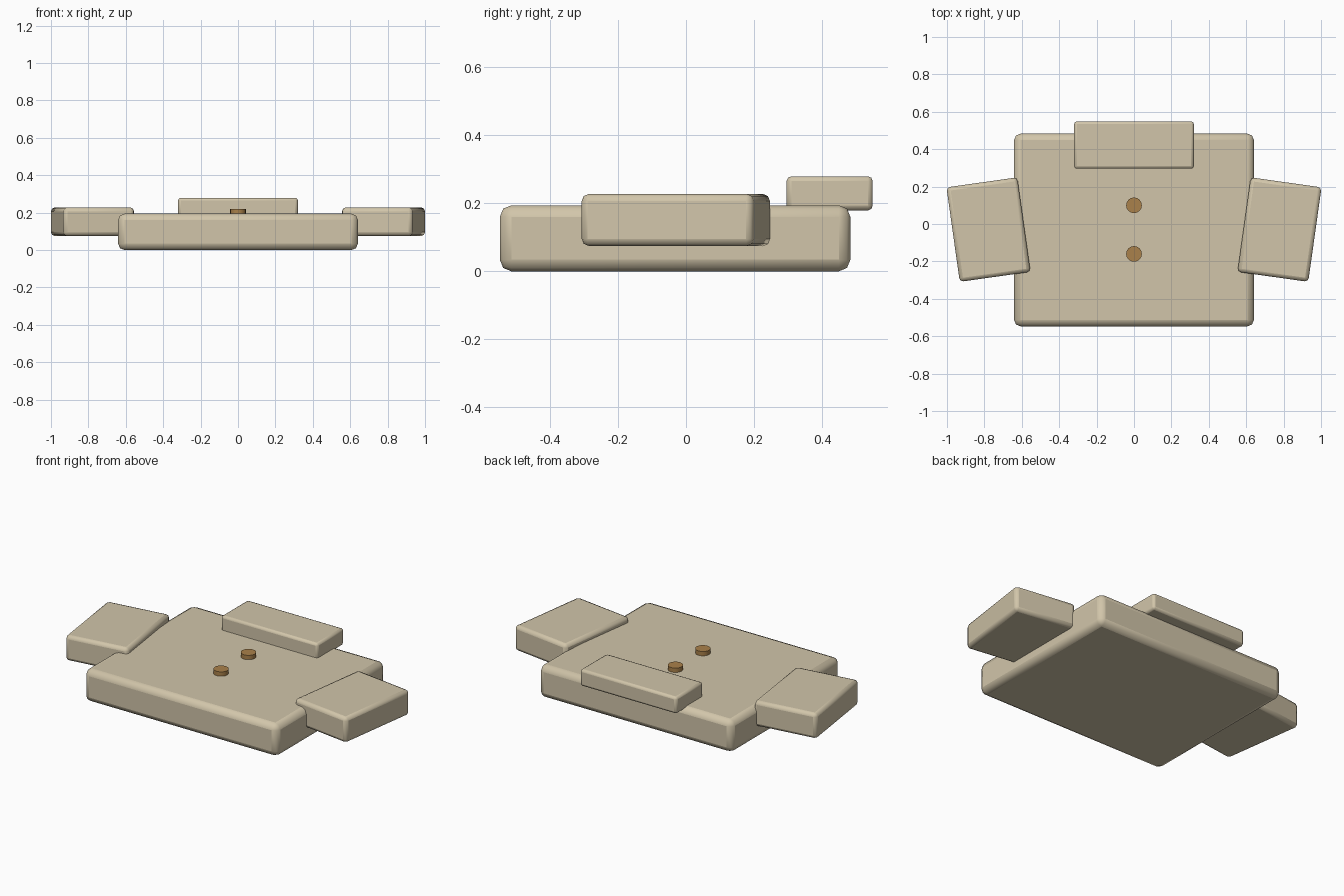
import bpy
import math

cube = bpy.data.objects.get("Cube")
if cube:
    bpy.data.objects.remove(cube, do_unlink=True)


def material(name, rgb):
    mat = bpy.data.materials.new(name)
    mat.use_nodes = True
    mat.diffuse_color = (*rgb, 1)
    mat.node_tree.nodes["Principled BSDF"].inputs["Base Color"].default_value = (*rgb, 1)
    return mat


cloth = material("beige cloth", (0.64, 0.56, 0.40))
wood = material("brown wood", (0.40, 0.22, 0.07))


def finish(obj, name, mat, bevel=0, segments=2):
    obj.name = name
    obj.data.materials.append(mat)
    if bevel:
        mod = obj.modifiers.new("Rounded edges", "BEVEL")
        mod.width = bevel
        mod.segments = segments
    bpy.ops.object.shade_smooth_by_angle(angle=math.radians(35))


def block(name, centre, size, bevel, turn=0):
    bpy.ops.mesh.primitive_cube_add(size=1, location=centre)
    obj = bpy.context.object
    obj.scale = size
    bpy.ops.object.transform_apply(location=False, rotation=False, scale=True)
    obj.rotation_euler.z = turn
    finish(obj, name, cloth, bevel)


# Folded body and collar
block("body", (0, -0.032, 0.097), (1.282, 1.03, 0.194), 0.034)
block("collar", (0, 0.422, 0.229), (0.64, 0.253, 0.1), 0.014)

# Sleeves, splayed outwards to either side
for name, side in (("left_sleeve", 1), ("right_sleeve", -1)):
    block(name, (side * 0.778, -0.03, 0.151), (0.382, 0.51, 0.152),
          0.02, -side * math.radians(8))

# Buttons down the front
for name, y in (("upper_button", 0.1), ("lower_button", -0.16)):
    bpy.ops.mesh.primitive_cylinder_add(vertices=16, radius=0.042, depth=0.04,
                                        location=(0, y, 0.2))
    finish(bpy.context.object, name, wood)
